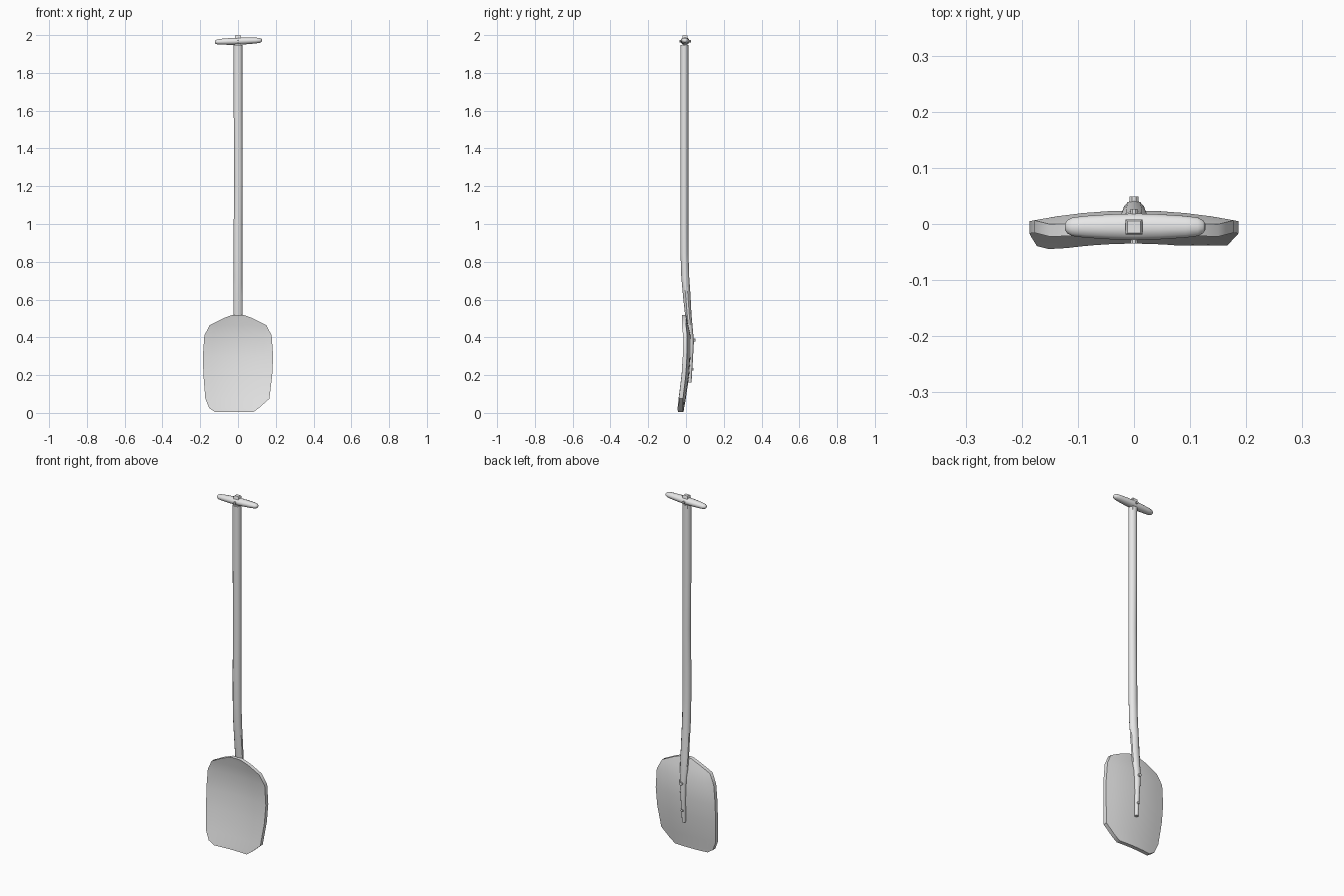
import bpy, bmesh, math
from mathutils import Vector, Matrix

if "Cube" in bpy.data.objects:
    bpy.data.objects.remove(bpy.data.objects["Cube"])

grey = bpy.data.materials.new("light grey")
grey.diffuse_color = (0.8, 0.8, 0.8, 1)
grey.use_nodes = True
grey.node_tree.nodes["Principled BSDF"].inputs["Base Color"].default_value = grey.diffuse_color


def finish(bm, name, angle=40):
    bmesh.ops.recalc_face_normals(bm, faces=bm.faces)
    me = bpy.data.meshes.new(name)
    bm.to_mesh(me)
    bm.free()
    me.materials.append(grey)
    ob = bpy.data.objects.new(name, me)
    bpy.context.collection.objects.link(ob)
    bpy.ops.object.select_all(action='DESELECT')
    ob.select_set(True)
    bpy.context.view_layer.objects.active = ob
    bpy.ops.object.shade_smooth_by_angle(angle=math.radians(angle))
    return ob


def loft(name, rings, sides, mat=Matrix(), angle=40):
    """Rings of (x, y, z, rx, ry) stacked along z, capped at both ends."""
    bm = bmesh.new()
    loops = []
    for x, y, z, rx, ry in rings:
        loops.append([bm.verts.new(mat @ Vector((
            x + rx * math.cos(2 * math.pi * (i + .5) / sides),
            y + ry * math.sin(2 * math.pi * (i + .5) / sides), z)))
            for i in range(sides)])
    for a, b in zip(loops, loops[1:]):
        for i in range(sides):
            j = (i + 1) % sides
            bm.faces.new((a[i], a[j], b[j], b[i]))
    bm.faces.new(loops[0])
    bm.faces.new(loops[-1])
    return finish(bm, name, angle)


# Shaft: straight above, bent backwards and tapered behind the blade
loft("shaft", [
    (0, .019, .16, .010, .010),
    (0, .023, .27, .014, .013),
    (0, .026, .38, .019, .016),
    (0, .012, .52, .024, .017),
    (0, .004, .62, .024, .020),
    (0, -.004, .72, .024, .021),
    (0, -.008, .84, .024, .021),
    (0, -.009, 1.0, .024, .021),
    (.002, -.009, 1.25, .023, .021),
    (0, -.009, 1.6, .024, .021),
    (0, -.009, 1.948, .024, .021)], 10)

# Blade: scooped board; rows of (z, left x, right x, edge y)
rows = [(.004, -.12, .08, -.043), (.025, -.152, .11, -.040),
        (.075, -.173, .166, -.031), (.2, -.183, .181, -.013),
        (.3, -.186, .186, -.006), (.41, -.178, .178, -.006),
        (.465, -.15, .15, -.018), (.5, -.08, .08, -.025),
        (.519, -.03, .03, -.030)]
bm = bmesh.new()
cols = 8
half = .011
sheets = []
for side in (-half, half):
    sheets.append([[bm.verts.new((
        l + (r - l) * c / cols,
        e + side + .019 * (1 - ((l + (r - l) * c / cols) / .186) ** 2), z))
        for c in range(cols + 1)] for z, l, r, e in rows])
for s in sheets:
    for a, b in zip(s, s[1:]):
        for c in range(cols):
            bm.faces.new((a[c], a[c + 1], b[c + 1], b[c]))


def rim(s):
    n = len(rows)
    return (s[0] + [s[k][-1] for k in range(1, n)] + s[-1][-2::-1]
            + [s[k][0] for k in range(n - 2, 0, -1)])


f, g = rim(sheets[0]), rim(sheets[1])
for i in range(len(f)):
    j = (i + 1) % len(f)
    bm.faces.new((f[i], f[j], g[j], g[i]))
finish(bm, "blade", 40)

# Grip: rounded crossbar, slightly tilted
tilt = (Matrix.Translation((.002, -.005, 1.968))
        @ Matrix.Rotation(math.radians(88), 4, 'Y'))
loft("grip", [(0, 0, z, r * .8, r) for z, r in (
    (-.125, .006), (-.121, .012), (-.112, .017), (-.09, .020), (-.045, .023),
    (0, .0245), (.045, .023), (.09, .020), (.112, .017), (.121, .012),
    (.125, .006))], 12, tilt, 60)

# Square tenon through the grip
loft("tenon", [(0, -.005, 1.93, .021, .019), (0, -.005, 1.996, .021, .019),
               (0, -.005, 2.0, .017, .015)], 4)


# Pegs running front to back
def peg(name, z, y0, y1, r):
    m = Matrix.Translation((0, 0, z)) @ Matrix.Rotation(-math.pi / 2, 4, 'X')
    loft(name, [(0, 0, y0, r, r), (0, 0, y1, r, r)], 8, m)


peg("grip_peg", 1.968, -.035, .027, .007)
peg("upper_blade_peg", .385, .01, .049, .009)
peg("lower_blade_peg", .23, .0, .039, .007)
